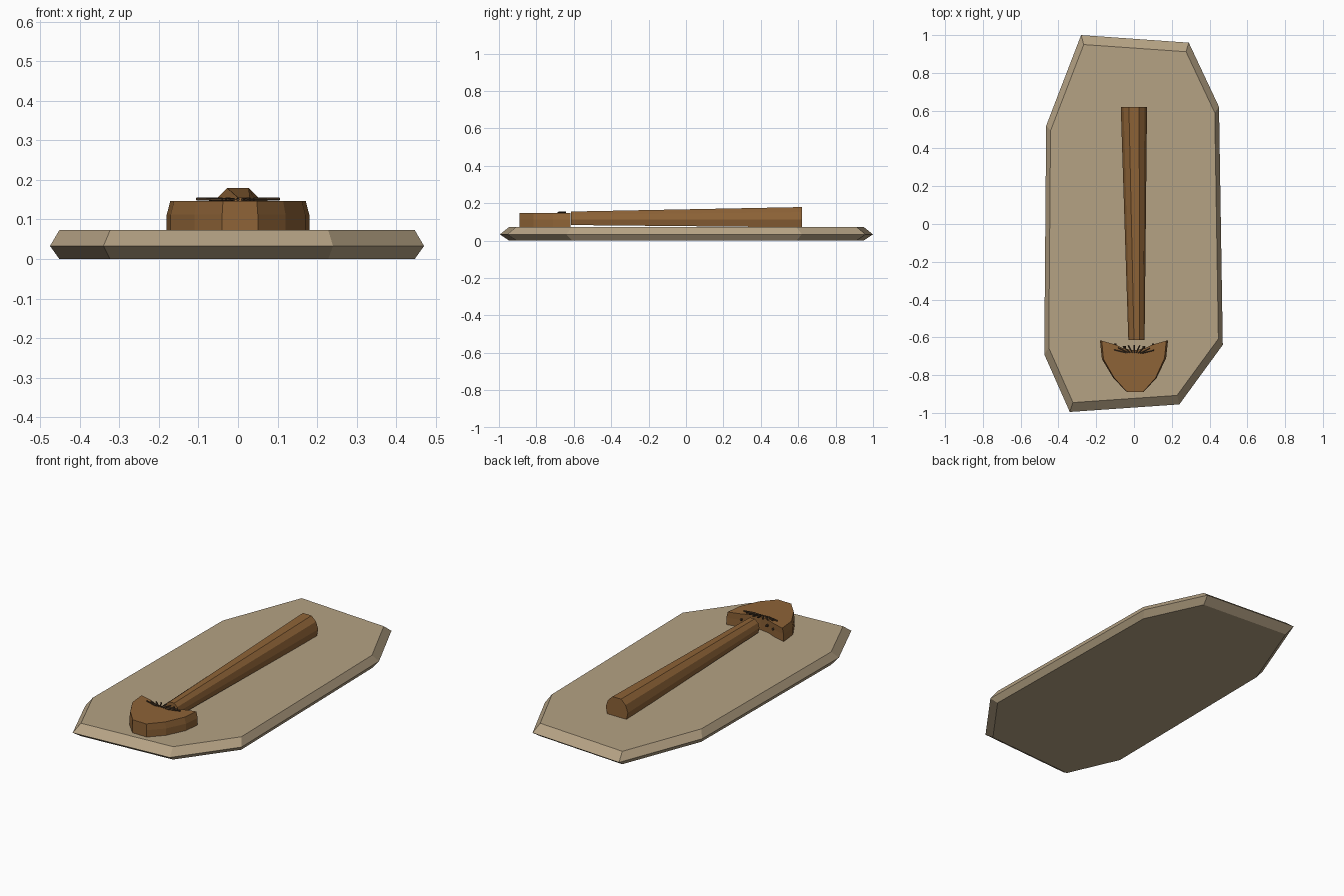
import bpy, math
from mathutils import Vector

if "Cube" in bpy.data.objects:
    bpy.data.objects.remove(bpy.data.objects["Cube"])


def material(name, color):
    m = bpy.data.materials.new(name)
    m.diffuse_color = (*color, 1)
    m.use_nodes = True
    m.node_tree.nodes["Principled BSDF"].inputs["Base Color"].default_value = m.diffuse_color
    return m


STONE = material("pale_stone", (0.46, 0.36, 0.23))
WOOD = material("brown_wood", (0.27, 0.125, 0.038))
DARK = material("dark_cord", (0.06, 0.035, 0.018))


def loft(name, rings, mat):
    """Closed solid through a list of equal-length point rings."""
    n = len(rings[0])
    verts = [p for r in rings for p in r]
    faces = [(k * n + i, k * n + (i + 1) % n, (k + 1) * n + (i + 1) % n, (k + 1) * n + i)
             for k in range(len(rings) - 1) for i in range(n)]
    faces += [tuple(reversed(range(n))), tuple(range(len(verts) - n, len(verts)))]
    me = bpy.data.meshes.new(name)
    me.from_pydata(verts, [], faces)
    me.materials.append(mat)
    ob = bpy.data.objects.new(name, me)
    bpy.context.collection.objects.link(ob)
    return ob


# slab: irregular octagon, widest at mid height
outline = [(-0.34, -0.995), (0.24, -0.955), (0.47, -0.64), (0.45, 0.62),
           (0.29, 0.96), (-0.28, 1.0), (-0.465, 0.52), (-0.475, -0.69)]
loft("slab", [[(x * s, y * s, z) for x, y in outline]
              for s, z in ((0.95, 0), (1, 0.033), (0.95, 0.073))], STONE)

# handle: tapered eight-sided bar with a flat bottom, thicker at the back
thin = [(-0.023, 0.083), (0.05, 0.083), (0.056, 0.112), (0.05, 0.138),
        (0.03, 0.155), (0.0, 0.155), (-0.022, 0.138), (-0.03, 0.112)]
thick = [(-0.06, 0.071), (0.06, 0.071), (0.069, 0.112), (0.055, 0.152),
         (0.027, 0.179), (-0.027, 0.179), (-0.055, 0.152), (-0.07, 0.112)]
loft("handle", [[(x, 0.62, z) for x, z in reversed(thick)],
                [(x, -0.615, z) for x, z in reversed(thin)]], WOOD)

# head: rounded front, scooped back edge, sides leaning in slightly at the top
head = [(-0.18, -0.618), (-0.17, -0.715), (-0.11, -0.815), (-0.04, -0.888),
        (0.05, -0.89), (0.12, -0.815), (0.17, -0.71), (0.18, -0.618),
        (0.105, -0.638), (0.055, -0.66), (0.0, -0.668), (-0.055, -0.66), (-0.105, -0.638)]
loft("head", [[(x * s, y, z) for x, y in head]
              for s, z in ((1, 0.072), (1, 0.112), (0.95, 0.147))], WOOD)


def cord(name, a, b, r):
    a, b = Vector(a), Vector(b)
    d = (b - a).normalized()
    u = d.cross(Vector((0, 0, 1))).normalized()
    v = u.cross(d)
    ring = lambda c: [c + r * (math.cos(t) * u + math.sin(t) * v)
                      for t in (k * math.tau / 5 for k in range(5))]
    loft(name, [ring(a), ring(b)], DARK)


# fan of thin cords on the head and their ends on the scooped face
for i in range(9):
    t = (i - 4) / 4
    ang = math.radians(90 - 68 * t)
    d = Vector((math.cos(ang), math.sin(ang) * 0.6, 0))
    c = Vector((0.04 * t, -0.683, 0.15))
    end = c + d * 0.07
    cord(f"cord_{i}", c, (end.x, end.y, 0.152), 0.004)
    if i % 2 == 0 and i != 4:
        y = -0.668 + 0.028 * abs(t)
        cord(f"cord_end_{i}", (0.1 * t, y - 0.012, 0.115),
             (0.1 * t, y + 0.008, 0.115), 0.007)
